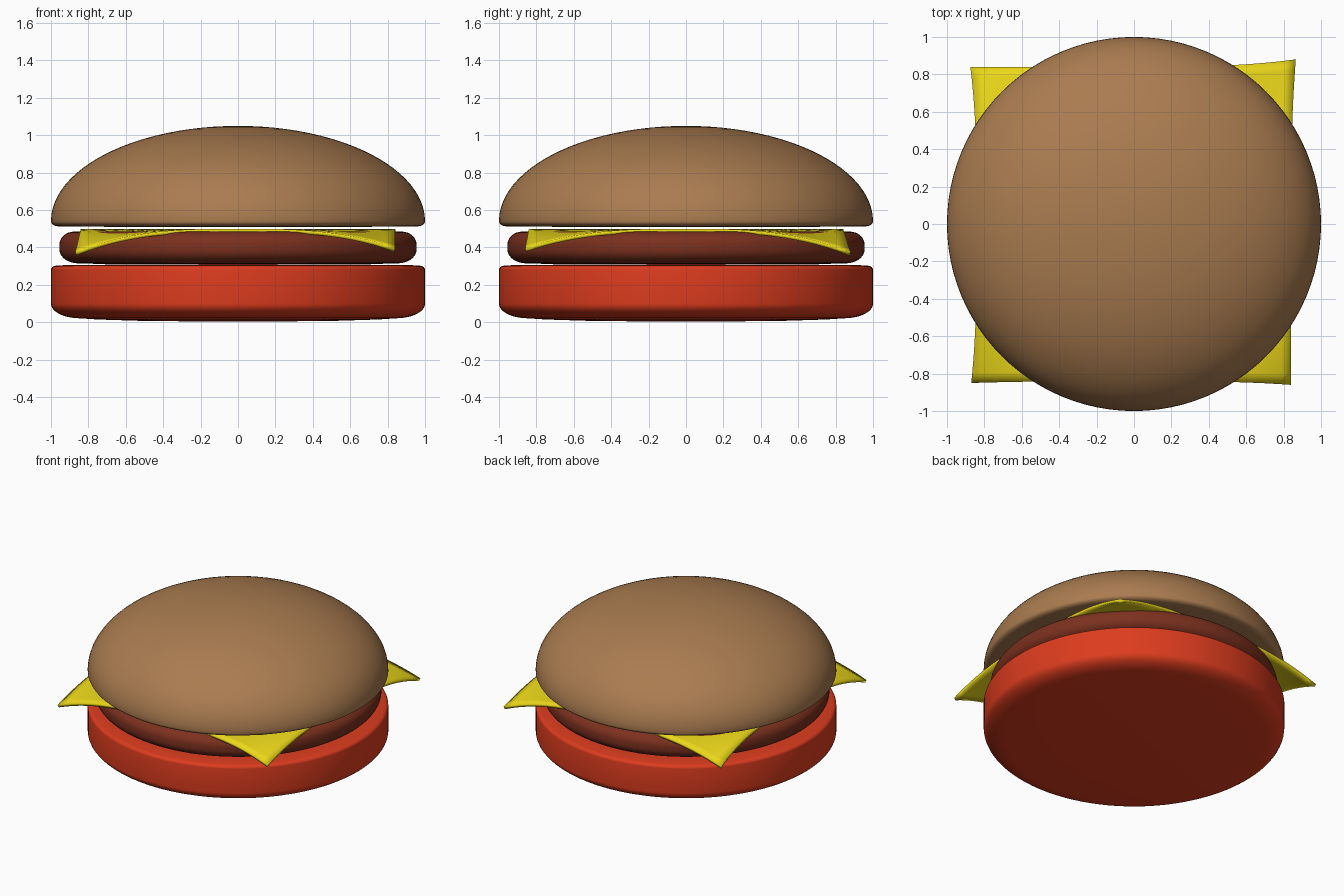
import bpy, bmesh, math

if "Cube" in bpy.data.objects:
    bpy.data.objects.remove(bpy.data.objects["Cube"])


def finish(name, bm, color):
    bmesh.ops.recalc_face_normals(bm, faces=bm.faces)
    mesh = bpy.data.meshes.new(name)
    bm.to_mesh(mesh)
    bm.free()
    obj = bpy.data.objects.new(name, mesh)
    bpy.context.collection.objects.link(obj)
    mat = bpy.data.materials.new(name + "_material")
    mat.diffuse_color = (*color, 1)
    mat.use_nodes = True
    mat.node_tree.nodes["Principled BSDF"].inputs["Base Color"].default_value = mat.diffuse_color
    mesh.materials.append(mat)
    bpy.ops.object.select_all(action='DESELECT')
    obj.select_set(True)
    bpy.context.view_layer.objects.active = obj
    bpy.ops.object.shade_smooth_by_angle(angle=math.radians(40))
    return obj


def lathe(name, profile, color, segments=96):
    # profile runs from the bottom centre to the top centre
    bm = bmesh.new()
    verts = [bm.verts.new((r, 0, z)) for r, z in profile]
    edges = [bm.edges.new(pair) for pair in zip(verts, verts[1:])]
    bmesh.ops.spin(bm, geom=verts + edges, cent=(0, 0, 0), axis=(0, 0, 1),
                   angle=2 * math.pi, steps=segments, use_duplicate=False)
    bmesh.ops.remove_doubles(bm, verts=bm.verts, dist=1e-4)
    return finish(name, bm, color)


def arc(cr, cz, rr, rz, a0, a1, n):
    return [(cr + rr * math.cos(math.radians(a0 + (a1 - a0) * i / n)),
             cz + rz * math.sin(math.radians(a0 + (a1 - a0) * i / n)))
            for i in range(n + 1)]


# Bottom bun: flat side, wide soft lower edge, tight upper edge
lathe("bottom_bun",
      [(0, 0.003), (0.5, 0.007), (0.75, 0.015)]
      + arc(0.85, 0.10, 0.15, 0.078, -85, 0, 10)
      + arc(0.97, 0.28, 0.03, 0.023, 0, 80, 5)
      + [(0.9, 0.307), (0, 0.31)], (0.72, 0.045, 0.013))

# Patty: rounded disc
lathe("patty",
      [(0, 0.31), (0.7, 0.311)]
      + arc(0.855, 0.39, 0.10, 0.075, -90, 0, 8)
      + arc(0.875, 0.415, 0.08, 0.07, 0, 90, 8)
      + [(0, 0.485)], (0.2, 0.03, 0.013))

# Top bun: domed lid with a nearly flat underside
dome = arc(0, 0.54, 1.0, 0.51, 0, 90, 24)
dome[-1] = (0, 1.05)
lathe("top_bun",
      [(0, 0.51), (0.9, 0.511)] + arc(0.96, 0.54, 0.04, 0.027, -85, -15, 5)
      + dome, (0.40, 0.20, 0.08))

# Cheese slice: square sheet with drooping, slightly flared corners
corners = {(-1, -1): (0.03, 0.01, 0.125), (1, -1): (0.0, 0.02, 0.105),
           (1, 1): (0.025, 0.04, 0.125), (-1, 1): (0.035, 0.0, 0.115)}
bm = bmesh.new()
bmesh.ops.create_grid(bm, x_segments=32, y_segments=32, size=1)
for v in bm.verts:
    x, y = v.co.x, v.co.y
    sx, sy = (1 if x > 0 else -1), (1 if y > 0 else -1)
    fx, fy, drop = corners[sx, sy]
    w = abs(x * y) ** 3
    v.co = (0.84 * x + sx * fx * w, 0.84 * y + sy * fy * w, 0.5 - drop * w)
cheese = finish("cheese_slice", bm, (0.83, 0.68, 0.01))
solid = cheese.modifiers.new("Thickness", 'SOLIDIFY')
solid.thickness = 0.02
# keep the top surface in place whichever way the sheet faces
solid.offset = -1 if cheese.data.polygons[0].normal.z > 0 else 1
